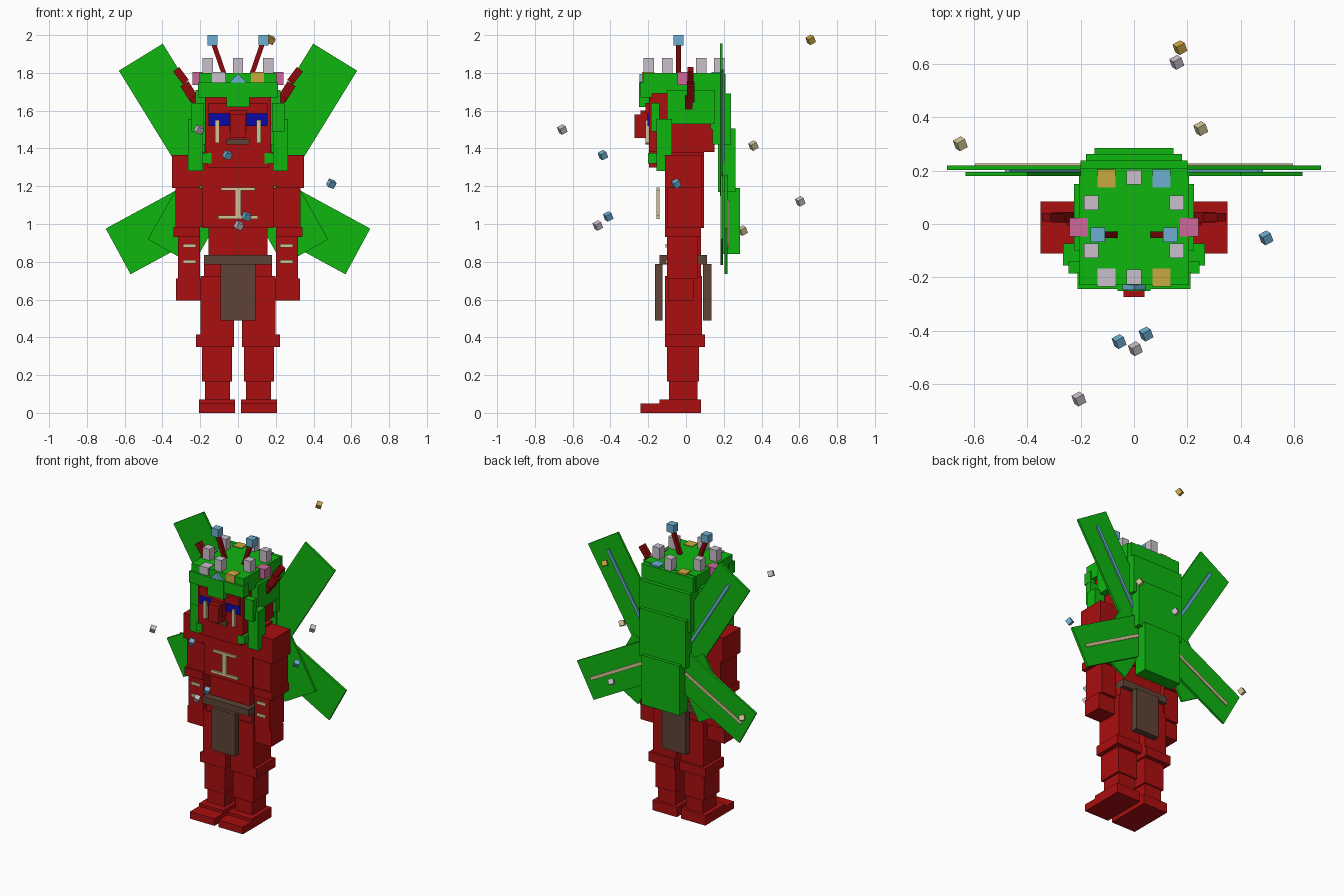
import bpy, bmesh, math
from mathutils import Matrix, Euler


def mat(name, r, g, b):
    lin = lambda c: ((c / 255 + 0.055) / 1.055) ** 2.4 if c > 10 else c / 255 / 12.92
    m = bpy.data.materials.new(name)
    m.diffuse_color = (lin(r), lin(g), lin(b), 1)
    return m


RED = mat("red", 170, 14, 15)
DARK = mat("dark red", 140, 10, 12)
GREEN = mat("green", 15, 182, 16)
BROWN = mat("brown", 94, 67, 54)
CREAM = mat("cream", 210, 196, 150)
NAVY = mat("navy blue", 10, 10, 165)
LILAC = mat("pale lilac", 202, 192, 202)
SKY = mat("sky blue", 108, 175, 208)
GOLD = mat("gold", 202, 168, 64)
PINK = mat("pink", 205, 105, 155)


def block(name, m, centre, size, rot=(0, 0, 0)):
    bm = bmesh.new()
    bmesh.ops.create_cube(bm, size=1, matrix=Matrix.Diagonal((*size, 1)))
    me = bpy.data.meshes.new(name)
    bm.to_mesh(me)
    bm.free()
    me.materials.append(m)
    ob = bpy.data.objects.new(name, me)
    ob.location = centre
    ob.rotation_euler = Euler(rot)
    bpy.context.collection.objects.link(ob)
    return ob


def span(name, m, x, y, z):
    """Box from (low, high) ranges."""
    return block(name, m, [(a + b) / 2 for a, b in (x, y, z)], [b - a for a, b in (x, y, z)])


def mid(name, m, hx, y, z):
    """Box centred on x = 0."""
    return span(name, m, (-hx, hx), y, z)


def pair(name, m, x, y, z):
    """Mirrored pair of boxes."""
    span("right_" + name, m, x, y, z)
    span("left_" + name, m, (-x[1], -x[0]), y, z)


def tilted_pair(name, m, centre, size, angle):
    """Mirrored pair with long x axis raised by an angle in the front plane."""
    for side, s in (("right_", 1), ("left_", -1)):
        block(side + name, m, (centre[0] * s, centre[1], centre[2]), size, (0, -math.radians(angle) * s, 0))


# Legs
pair("toe", RED, (0.016, 0.207), (-0.24, -0.13), (0, 0.05))
pair("foot", RED, (0.016, 0.207), (-0.14, 0.08), (0, 0.07))
pair("ankle", RED, (0.042, 0.175), (-0.09, 0.06), (0.07, 0.165))
pair("shin", RED, (0.032, 0.19), (-0.10, 0.07), (0.165, 0.35))
pair("knee", RED, (0.02, 0.222), (-0.11, 0.10), (0.35, 0.415))
pair("thigh", RED, (0.02, 0.198), (-0.11, 0.085), (0.415, 0.725))

# Torso, belt and cloth flaps
mid("pelvis", RED, 0.18, (-0.10, 0.08), (0.62, 0.79))
mid("abdomen", RED, 0.155, (-0.09, 0.08), (0.78, 1.0))
mid("chest", RED, 0.19, (-0.11, 0.095), (0.98, 1.2))
mid("upper_chest", RED, 0.205, (-0.11, 0.095), (1.2, 1.38))
mid("belt", BROWN, 0.18, (-0.14, 0.11), (0.785, 0.835))
mid("front_flap", BROWN, 0.092, (-0.165, -0.125), (0.49, 0.787))
mid("back_flap", BROWN, 0.092, (0.09, 0.135), (0.49, 0.787))

# Chest ornament
mid("ornament_top_bar", CREAM, 0.09, (-0.155, -0.14), (1.177, 1.193))
mid("ornament_stem", CREAM, 0.015, (-0.155, -0.14), (1.04, 1.18))
mid("ornament_bottom_bar", CREAM, 0.105, (-0.155, -0.14), (1.027, 1.045))

# Arms
pair("shoulder", RED, (0.2, 0.35), (-0.11, 0.085), (1.19, 1.365))
pair("upper_arm", RED, (0.185, 0.33), (-0.10, 0.085), (0.985, 1.19))
pair("cuff", RED, (0.2, 0.342), (-0.11, 0.08), (0.93, 0.985))
pair("forearm", RED, (0.2, 0.317), (-0.10, 0.06), (0.71, 0.93))
pair("hand", RED, (0.195, 0.328), (-0.095, 0.04), (0.595, 0.712))
for z in (0.80, 0.885):
    pair("forearm_bar", CREAM, (0.222, 0.29), (-0.108, -0.099), (z - 0.01, z + 0.01))

# Head and face
mid("skull", RED, 0.175, (-0.195, 0.15), (1.38, 1.70))
mid("jaw", RED, 0.165, (-0.195, -0.1), (1.30, 1.46))
mid("brow", RED, 0.155, (-0.215, -0.19), (1.585, 1.64))
mid("nose_bridge", RED, 0.045, (-0.24, -0.19), (1.49, 1.6))
mid("nose", RED, 0.04, (-0.273, -0.19), (1.455, 1.58))
mid("mouth", BROWN, 0.06, (-0.215, -0.19), (1.42, 1.45))
pair("eye", NAVY, (0.045, 0.157), (-0.203, -0.194), (1.52, 1.585))
pair("cheek_stripe", CREAM, (0.098, 0.122), (-0.215, -0.194), (1.43, 1.55))

# Hair
mid("hair_cap", GREEN, 0.205, (-0.228, 0.18), (1.69, 1.80))
mid("fringe", GREEN, 0.212, (-0.243, -0.18), (1.67, 1.75))
mid("centre_fringe", GREEN, 0.062, (-0.25, -0.18), (1.62, 1.75))
pair("side_hair", GREEN, (0.16, 0.225), (-0.10, 0.15), (1.53, 1.71))
pair("lock_top", GREEN, (0.18, 0.245), (-0.185, -0.14), (1.49, 1.64))
pair("lock", GREEN, (0.185, 0.265), (-0.155, -0.073), (1.28, 1.555))
pair("inner_lock", GREEN, (0.14, 0.19), (-0.2, -0.1), (1.32, 1.375))
mid("back_hair_1", GREEN, 0.2, (0.13, 0.21), (1.5, 1.795))
mid("back_hair_2", GREEN, 0.2, (0.14, 0.237), (1.42, 1.69))
mid("back_hair_3", GREEN, 0.18, (0.17, 0.262), (1.17, 1.505))
mid("back_hair_4", GREEN, 0.147, (0.19, 0.285), (0.84, 1.19))

# Antennae and segmented horns
tilted_pair("antenna", DARK, (0.1, -0.04, 1.87), (0.18, 0.025, 0.025), 71)
pair("antenna_tip", SKY, (0.108, 0.162), (-0.067, -0.013), (1.945, 2.0))
tilted_pair("horn_base", DARK, (0.212, 0.015, 1.63), (0.1, 0.04, 0.045), 62)
tilted_pair("horn_middle", DARK, (0.257, 0.025, 1.70), (0.10, 0.04, 0.05), 58)
tilted_pair("horn_tip", DARK, (0.302, 0.025, 1.785), (0.085, 0.032, 0.04), 53)

# Crown pegs and gems
for x, y in ((0.16, 0.08), (-0.16, 0.08), (0.16, -0.10), (-0.16, -0.10), (0, 0.175), (0, -0.198)):
    block("crown_peg", LILAC, (x, y, 1.83), (0.055, 0.055, 0.10))
for m, x, y in ((PINK, 0.207, -0.012), (PINK, -0.207, -0.012), (SKY, 0.103, 0.17), (GOLD, -0.103, 0.17),
                (GOLD, 0.103, -0.2), (LILAC, -0.103, -0.2)):
    block("crown_gem", m, (x, y, 1.77), (0.068, 0.068, 0.07))
block("front_gem", SKY, (0, -0.232, 1.752), (0.06, 0.03, 0.06), (0, math.pi / 4, 0))

# Wings, each with a narrow vein on the back
tilted_pair("upper_wing", GREEN, (0.31, 0.187, 1.551), (0.78, 0.015, 0.273), 58.4)
tilted_pair("upper_vein", SKY, (0.30, 0.199, 1.535), (0.66, 0.009, 0.022), 58.4)
tilted_pair("lower_wing", GREEN, (0.371, 0.211, 0.998), (0.6, 0.016, 0.275), -28.5)
tilted_pair("lower_vein", CREAM, (0.371, 0.222, 0.998), (0.5, 0.009, 0.022), -28.5)
tilted_pair("inner_wing", GREEN, (0.257, 0.19, 1.03), (0.41, 0.014, 0.275), -60.5)

# Floating motes
for m, p in ((GOLD, (0.172, 0.66, 1.975)), (LILAC, (0.16, 0.605, 1.12)), (CREAM, (0.25, 0.357, 1.415)),
             (CREAM, (-0.65, 0.30, 0.965)), (SKY, (0.494, -0.052, 1.213)), (SKY, (-0.056, -0.44, 1.365)),
             (SKY, (0.045, -0.412, 1.04)), (LILAC, (0.005, -0.467, 0.992)), (LILAC, (-0.206, -0.655, 1.50))):
    block("mote", m, p, (0.035, 0.035, 0.035), (0.5, 0.3, 0.5))
